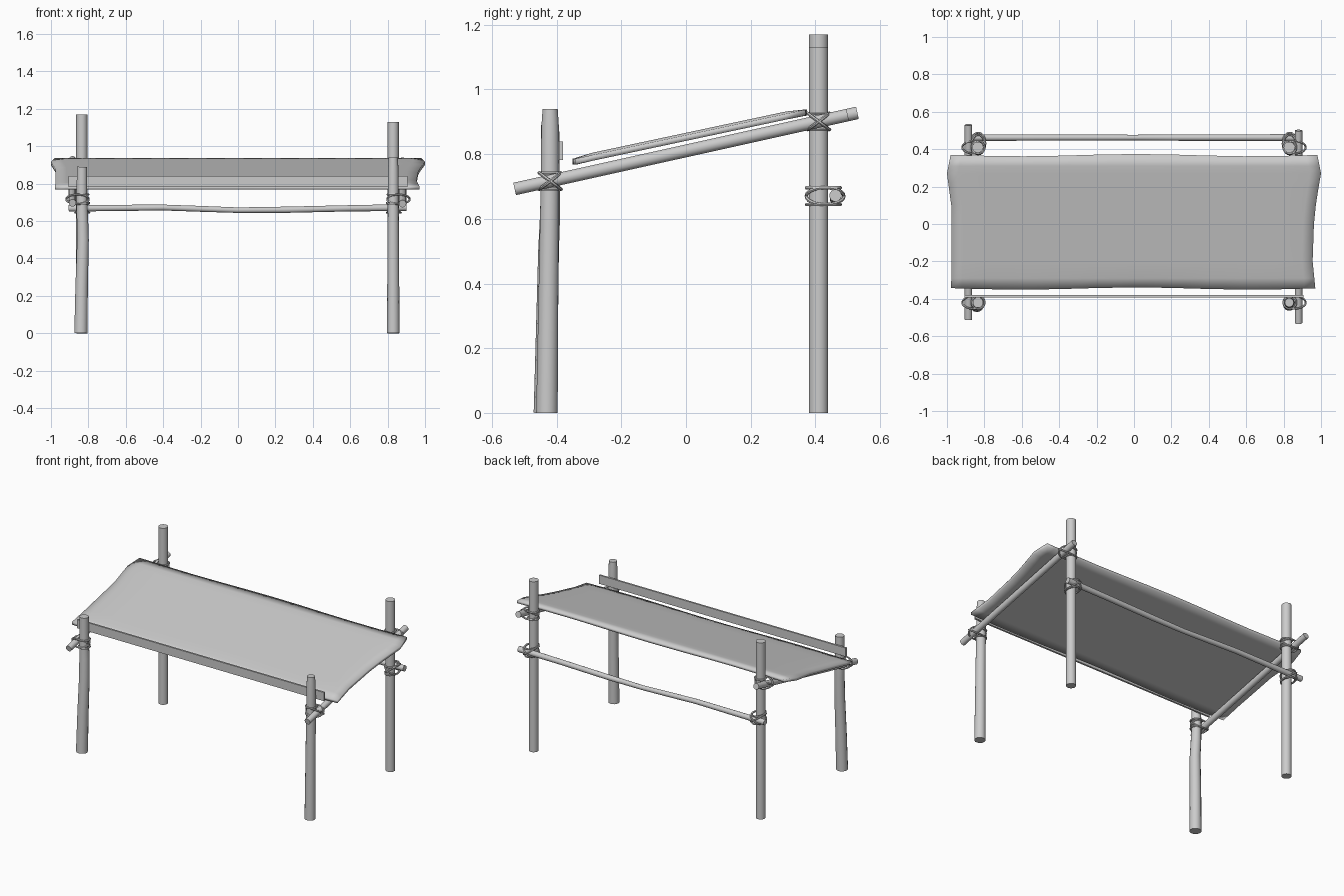
import bpy, bmesh, math
from mathutils import Vector, Matrix

cube = bpy.data.objects.get("Cube")
if cube:
    bpy.data.objects.remove(cube, do_unlink=True)

grey = bpy.data.materials.new("plain grey")
grey.use_nodes = True
grey.diffuse_color = (0.6, 0.6, 0.6, 1)
grey.node_tree.nodes["Principled BSDF"].inputs["Base Color"].default_value = (0.6, 0.6, 0.6, 1)


def add(name, mesh, smooth_angle=40):
    """Link a mesh as a named object, coloured and shaded."""
    obj = bpy.data.objects.new(name, mesh)
    bpy.context.collection.objects.link(obj)
    mesh.materials.clear()
    mesh.materials.append(grey)
    bpy.ops.object.select_all(action="DESELECT")
    obj.select_set(True)
    bpy.context.view_layer.objects.active = obj
    if smooth_angle:
        bpy.ops.object.shade_smooth_by_angle(angle=math.radians(smooth_angle))
    return obj


def tube(name, points, radii, closed=False, resolution=5):
    """Sweep a round section along points, with a radius at each one."""
    curve = bpy.data.curves.new(name, "CURVE")
    curve.dimensions = "3D"
    curve.bevel_depth = 1
    curve.bevel_resolution = resolution
    curve.use_fill_caps = not closed
    spline = curve.splines.new("POLY")
    spline.points.add(len(points) - 1)
    spline.use_cyclic_u = closed
    for point, co, r in zip(spline.points, points, radii):
        point.co = (*co, 1)
        point.radius = r
    helper = bpy.data.objects.new(name + "_path", curve)
    bpy.context.collection.objects.link(helper)
    bpy.context.view_layer.update()
    mesh = bpy.data.meshes.new_from_object(
        helper.evaluated_get(bpy.context.evaluated_depsgraph_get()))
    bpy.data.objects.remove(helper, do_unlink=True)
    return add(name, mesh)


def rope(name, centre, half_x, half_y, tilt=0, axis="X"):
    """Closed rope loop, tilted about an axis."""
    turn = Matrix.Rotation(tilt, 3, axis)
    points = []
    for i in range(24):
        a = math.tau * i / 24
        flat = Vector((half_x * math.cos(a), half_y * math.sin(a), 0))
        points.append(Vector(centre) + turn @ flat)
    tube(name, points, [0.0055] * 24, True, 1)


# Posts: back pair straight, front pair slightly crooked
tube("back_right_post", [(-0.835, 0.41, 0), (-0.835, 0.41, 1.17)], [0.03, 0.03])
tube("back_left_post", [(0.83, 0.41, 0), (0.83, 0.41, 1.13)], [0.03, 0.03])
tube("front_right_post",
     [(-0.84, -0.435, 0), (-0.836, -0.43, 0.25), (-0.829, -0.425, 0.5),
      (-0.832, -0.42, 0.62), (-0.835, -0.42, 0.72), (-0.834, -0.42, 0.89)],
     [0.036, 0.034, 0.032, 0.031, 0.029, 0.028])
tube("front_left_post",
     [(0.83, -0.43, 0), (0.83, -0.425, 0.4), (0.83, -0.42, 0.75),
      (0.83, -0.42, 0.88), (0.83, -0.42, 0.94)],
     [0.034, 0.031, 0.029, 0.028, 0.024])


# Sloping side rails
def rail_z(y):
    return 0.81 + 0.222 * y


for side, x, y0, y1 in (("right", -0.885, -0.51, 0.53), ("left", 0.88, -0.53, 0.50)):
    tube(side + "_side_rail", [(x, y0, rail_z(y0)), (x, y1, rail_z(y1))], [0.02, 0.02])

# Sagging back crossbar
tube("back_crossbar",
     [(-0.905, 0.462, 0.668), (-0.4, 0.462, 0.672), (-0.2, 0.462, 0.665),
      (0, 0.462, 0.658), (0.25, 0.462, 0.66), (0.6, 0.462, 0.668), (0.9, 0.462, 0.672)],
     [0.018, 0.016, 0.016, 0.015, 0.017, 0.017, 0.019])

# Thin front board
bm = bmesh.new()
bmesh.ops.create_cube(bm, size=1)
bmesh.ops.scale(bm, vec=(1.81, 0.012, 0.057), verts=bm.verts)
bmesh.ops.translate(bm, vec=(0, -0.386, 0.811), verts=bm.verts)
board = bpy.data.meshes.new("front_board")
bm.to_mesh(board)
bm.free()
add("front_board", board, 0)

# Rope lashings at every joint
for side, s in (("right", -1), ("left", 1)):
    for end, y in (("front", -0.42), ("back", 0.41)):
        z = rail_z(y)
        for i, tilt in enumerate((0.65, -0.65)):
            rope(f"{end}_{side}_rail_lashing_{i}", (s * 0.858, y, z), 0.06, 0.042, tilt)
        for i, dz in enumerate((-0.025, 0.025)):
            rope(f"{end}_{side}_post_wrap_{i}", (s * 0.833, y, z + dz), 0.034, 0.034)
    for i, tilt in enumerate((0.6, -0.6)):
        rope(f"{side}_crossbar_lashing_{i}", (s * 0.833, 0.43, 0.67), 0.046, 0.058, tilt, "Y")
    for i, dz in enumerate((-0.026, 0.026)):
        rope(f"{side}_crossbar_wrap_{i}", (s * 0.833, 0.425, 0.67 + dz), 0.035, 0.052)


# Cloth canopy: a thin soft-edged slab with wavy ends
def interpolate(table, y):
    for (y0, v0), (y1, v1) in zip(table, table[1:]):
        if y <= y1:
            return v0 + (v1 - v0) * (y - y0) / (y1 - y0)
    return table[-1][1]


LEFT_EDGE = [(-0.35, 0.97), (-0.2, 0.955), (0, 0.962), (0.13, 0.975), (0.27, 1.0), (0.37, 0.98)]
RIGHT_EDGE = [(-0.35, 0.978), (-0.2, 0.975), (0.1, 0.977), (0.27, 1.0), (0.37, 0.98)]
COLUMNS = [-1, -0.94, -0.8, -0.6, -0.4, -0.2, 0, 0.2, 0.4, 0.6, 0.8, 0.94, 1]
ROWS = [-0.345, -0.29, -0.2, 0, 0.1, 0.2, 0.27, 0.31, 0.368]

bm = bmesh.new()
sheets = []
for top in (True, False):
    sheet = []
    for j, y in enumerate(ROWS):
        line = []
        for i, u in enumerate(COLUMNS):
            x = u * interpolate(LEFT_EDGE if u > 0 else RIGHT_EDGE, y)
            rim = i in (0, len(COLUMNS) - 1) or j in (0, len(ROWS) - 1)
            z = 0.841 + 0.213 * y
            if top:
                z += 0.018 if rim else 0.025
            wave = 0.006 * math.sin(5 * u + 1.5) if j in (0, len(ROWS) - 1) else 0
            line.append(bm.verts.new((x, y + wave, z)))
        sheet.append(line)
    sheets.append(sheet)
    for a, b in zip(sheet, sheet[1:]):
        for i in range(len(COLUMNS) - 1):
            bm.faces.new((a[i], a[i + 1], b[i + 1], b[i]))


def rim_loop(sheet):
    return (sheet[0] + [r[-1] for r in sheet[1:-1]] + sheet[-1][::-1]
            + [r[0] for r in sheet[-2:0:-1]])


upper, lower = map(rim_loop, sheets)
for k in range(len(upper)):
    bm.faces.new((lower[k - 1], lower[k], upper[k], upper[k - 1]))
bmesh.ops.recalc_face_normals(bm, faces=bm.faces)
canopy = bpy.data.meshes.new("cloth_canopy")
bm.to_mesh(canopy)
bm.free()
add("cloth_canopy", canopy, 180)
